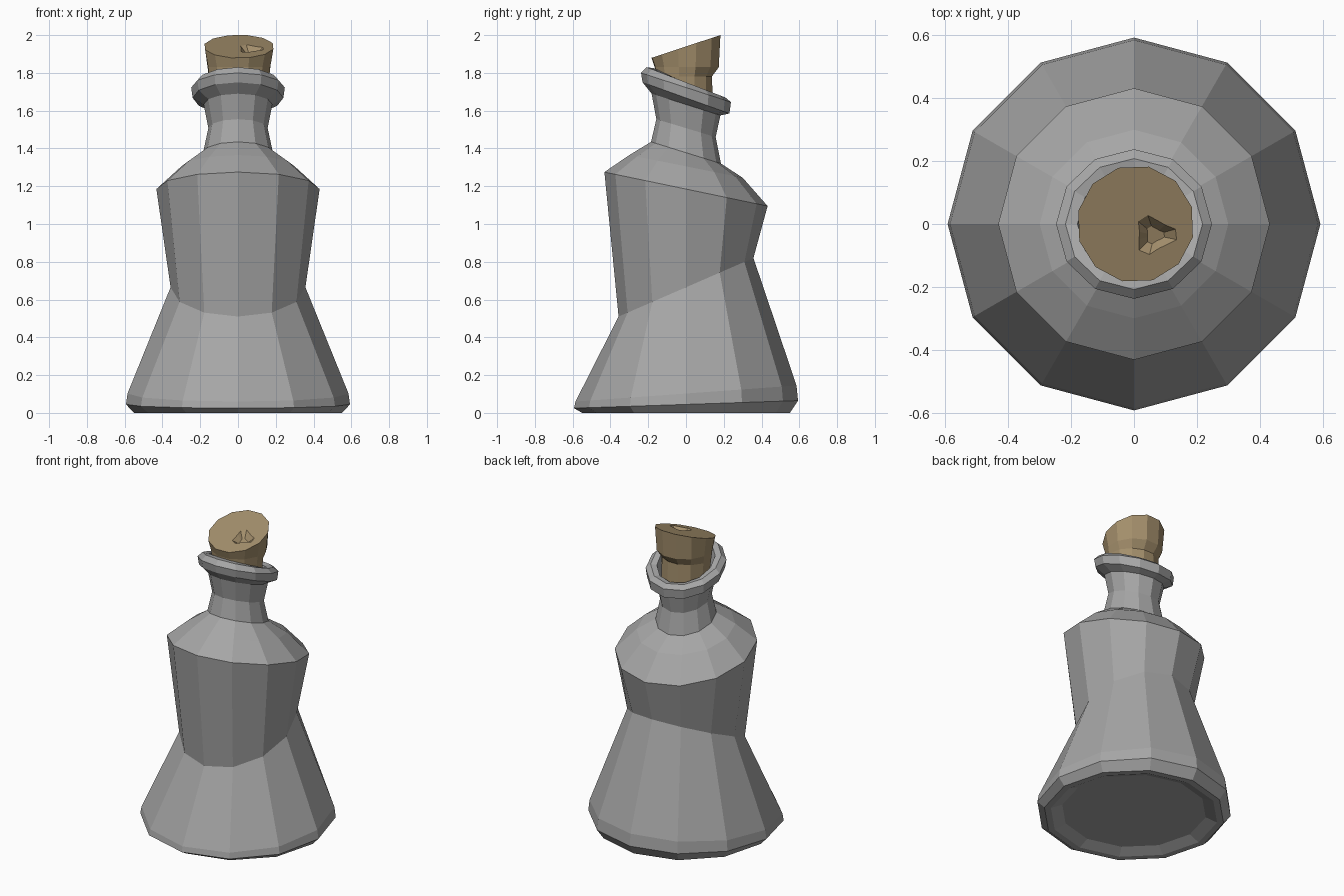
import bpy
import bmesh
from math import cos, sin, pi, radians

cube = bpy.data.objects.get("Cube")
if cube:
    bpy.data.objects.remove(cube, do_unlink=True)

SIDES = 12


def material(name, rgb):
    m = bpy.data.materials.new(name)
    m.use_nodes = True
    colour = (*rgb, 1)
    m.diffuse_color = colour
    m.node_tree.nodes["Principled BSDF"].inputs["Base Color"].default_value = colour
    return m


def loft(name, rings, mat):
    """Skin a list of closed point rings and cap both ends."""
    bm = bmesh.new()
    loops = [[bm.verts.new(p) for p in ring] for ring in rings]
    for a, b in zip(loops, loops[1:]):
        for i in range(SIDES):
            j = (i + 1) % SIDES
            bm.faces.new((a[i], a[j], b[j], b[i]))
    bm.faces.new(loops[0][::-1])
    bm.faces.new(loops[-1])
    bmesh.ops.recalc_face_normals(bm, faces=bm.faces)
    mesh = bpy.data.meshes.new(name)
    bm.to_mesh(mesh)
    bm.free()
    mesh.materials.append(mat)
    obj = bpy.data.objects.new(name, mesh)
    bpy.context.collection.objects.link(obj)
    return obj


def tilted_ring(rx, ry, front, back):
    """Ring whose height runs from front (-y) to back (+y)."""
    ring = []
    for i in range(SIDES):
        a = 2 * pi * i / SIDES
        ring.append((rx * cos(a), ry * sin(a),
                     (front + back) / 2 + (back - front) / 2 * sin(a)))
    return ring


grey = material("bottle grey", (0.38, 0.38, 0.38))
tan = material("cork tan", (0.37, 0.275, 0.15))

# Bottle: radius, front height, back height
profile = [
    (0.44, 0.03, 0.03),    # recessed floor
    (0.51, 0.0, 0.0),
    (0.55, 0.0, 0.0),
    (0.593, 0.025, 0.065),
    (0.585, 0.06, 0.145),
    (0.357, 0.51, 0.82),   # waist
    (0.432, 1.275, 1.095),  # shoulder
    (0.3, 1.365, 1.245),
    (0.185, 1.435, 1.32),
    (0.157, 1.555, 1.46),  # neck
    (0.182, 1.69, 1.575),
]
bottle_rings = [tilted_ring(r, r, f, b) for r, f, b in profile]
# Collar and hollow mouth
collar = [
    (0.235, 1.75, 1.585),
    (0.243, 1.80, 1.645),
    (0.213, 1.83, 1.67),
    (0.175, 1.825, 1.665),
    (0.155, 1.72, 1.57),
]
bottle_rings += [tilted_ring(r + 0.005, r - 0.005, f, b) for r, f, b in collar]
loft("bottle", bottle_rings, grey)


# Cork with a slanted top
def top_height(y):
    return 1.94 + 0.33 * y


def cork_ring(r, height, notch=0.0):
    ring = []
    for i in range(SIDES):
        a = 2 * pi * i / SIDES + radians(17)
        rr = r - notch * max(0.0, cos(a - radians(80)))
        ring.append((0.005 + rr * cos(a), rr * sin(a), height(rr * sin(a))))
    return ring


# Chipped hollow in the cork top
def pit_ring(r, depth):
    ring = []
    for i in range(SIDES):
        a = 2 * pi * i / SIDES + radians(17)
        rr = r * (1 + 0.25 * cos(3 * a))
        x, y = 0.065 + 1.1 * rr * cos(a), -0.035 + rr * sin(a)
        ring.append((x, y, top_height(y) - depth))
    return ring


loft("cork", [
    cork_ring(0.15, lambda y: 1.64 - 0.3 * y),
    cork_ring(0.165, lambda y: 1.78, 0.025),
    cork_ring(0.17, lambda y: 1.83, -0.008),
    cork_ring(0.187, top_height),
    pit_ring(0.055, 0.0),
    pit_ring(0.025, 0.03),
], tan)
